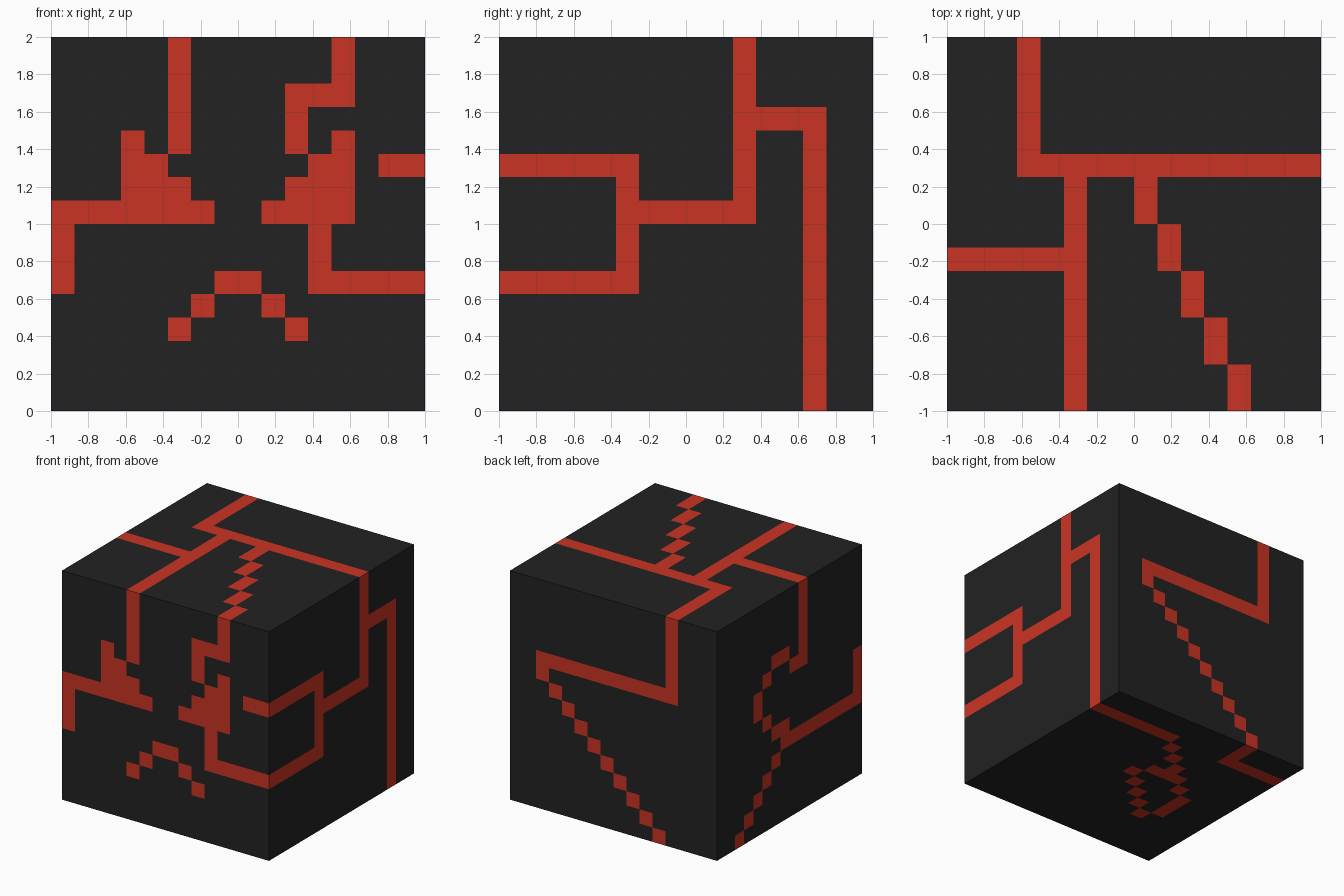
import bpy, bmesh
from mathutils import Vector

if "Cube" in bpy.data.objects:
    bpy.data.objects.remove(bpy.data.objects["Cube"])

N = 16            # cells along each cube edge
CELL = 2.0 / N


def material(name, color):
    m = bpy.data.materials.new(name)
    m.diffuse_color = (*color, 1.0)
    m.use_nodes = True
    m.node_tree.nodes["Principled BSDF"].inputs["Base Color"].default_value = m.diffuse_color
    return m


def stroke_cells(strokes):
    """Cells covered by polylines walking straight or diagonally on the grid."""
    cells = set()
    for path in strokes:
        c, r = path[0]
        cells.add((c, r))
        for tc, tr in path[1:]:
            while (c, r) != (tc, tr):
                c += (tc > c) - (tc < c)
                r += (tr > r) - (tr < r)
                cells.add((c, r))
    return cells


def mirrored(strokes):
    return strokes + [[(N - 1 - c, r) for c, r in p] for p in strokes]


# Front: mirrored eyes and mouth, plus the side lines
front = mirrored([
    [(3, 8), (3, 11)], [(4, 8), (4, 10)], [(5, 8), (5, 9)], [(3, 8), (6, 8)],
    [(7, 5), (5, 3)],
]) + [
    [(5, 15), (5, 11)],
    [(12, 15), (12, 13), (10, 13), (10, 11)],
    [(3, 8), (0, 8), (0, 5)],
    [(11, 8), (11, 5), (15, 5)],
    [(14, 10), (15, 10)],
]

# Right side: columns run along +y
right = [
    [(0, 10), (5, 10), (5, 5), (0, 5)],
    [(5, 8), (10, 8), (10, 15)],
    [(10, 12), (13, 12), (13, 0)],
]

# Top: cross lines and a stepped zigzag
top = [
    [(3, 15), (3, 10), (15, 10)],
    [(5, 10), (5, 0)],
    [(0, 6), (5, 6)],
] + [[(8 + i, 9 - 2 * i), (8 + i, 8 - 2 * i)] for i in range(5)]

# Back: columns run along -x
back = [[(12, 15), (12, 10), (2, 10), (2, 9), (11, 0)]]

# Left side: columns run along -y
left = [
    [(9, 15), (9, 10), (8, 10), (7, 11), (6, 11), (4, 9), (4, 8), (7, 5), (2, 0)],
    [(7, 6), (7, 5), (15, 5), (15, 8)],
]

# Underside: columns run along -y, rows along -x
bottom = [
    [(2, 0), (2, 6), (8, 12), (10, 12)],
    [(6, 8), (6, 10)],
    [(7, 7), (11, 11)],
    [(0, 11), (2, 11), (2, 15)],
]

X, Y, Z = Vector((1, 0, 0)), Vector((0, 1, 0)), Vector((0, 0, 1))
sides = [
    (X, Z, front), (Y, Z, right), (X, Y, top),
    (-X, Z, back), (-Y, Z, left), (-Y, -X, bottom),
]

# Cube body: six gridded sides, welded, with line cells in red
bm = bmesh.new()
for u, v, strokes in sides:
    red_cells = stroke_cells(strokes)
    origin = u.cross(v) - u - v + Z
    grid = [[bm.verts.new(origin + u * (i * CELL) + v * (j * CELL))
             for j in range(N + 1)] for i in range(N + 1)]
    for i in range(N):
        for j in range(N):
            f = bm.faces.new((grid[i][j], grid[i + 1][j],
                              grid[i + 1][j + 1], grid[i][j + 1]))
            f.material_index = 1 if (i, j) in red_cells else 0
bmesh.ops.remove_doubles(bm, verts=bm.verts, dist=0.001)

mesh = bpy.data.meshes.new("cube_body")
bm.to_mesh(mesh)
bm.free()
mesh.materials.append(material("charcoal", (0.016, 0.016, 0.016)))
mesh.materials.append(material("red", (0.59, 0.034, 0.017)))
body = bpy.data.objects.new("cube_body", mesh)
bpy.context.collection.objects.link(body)
